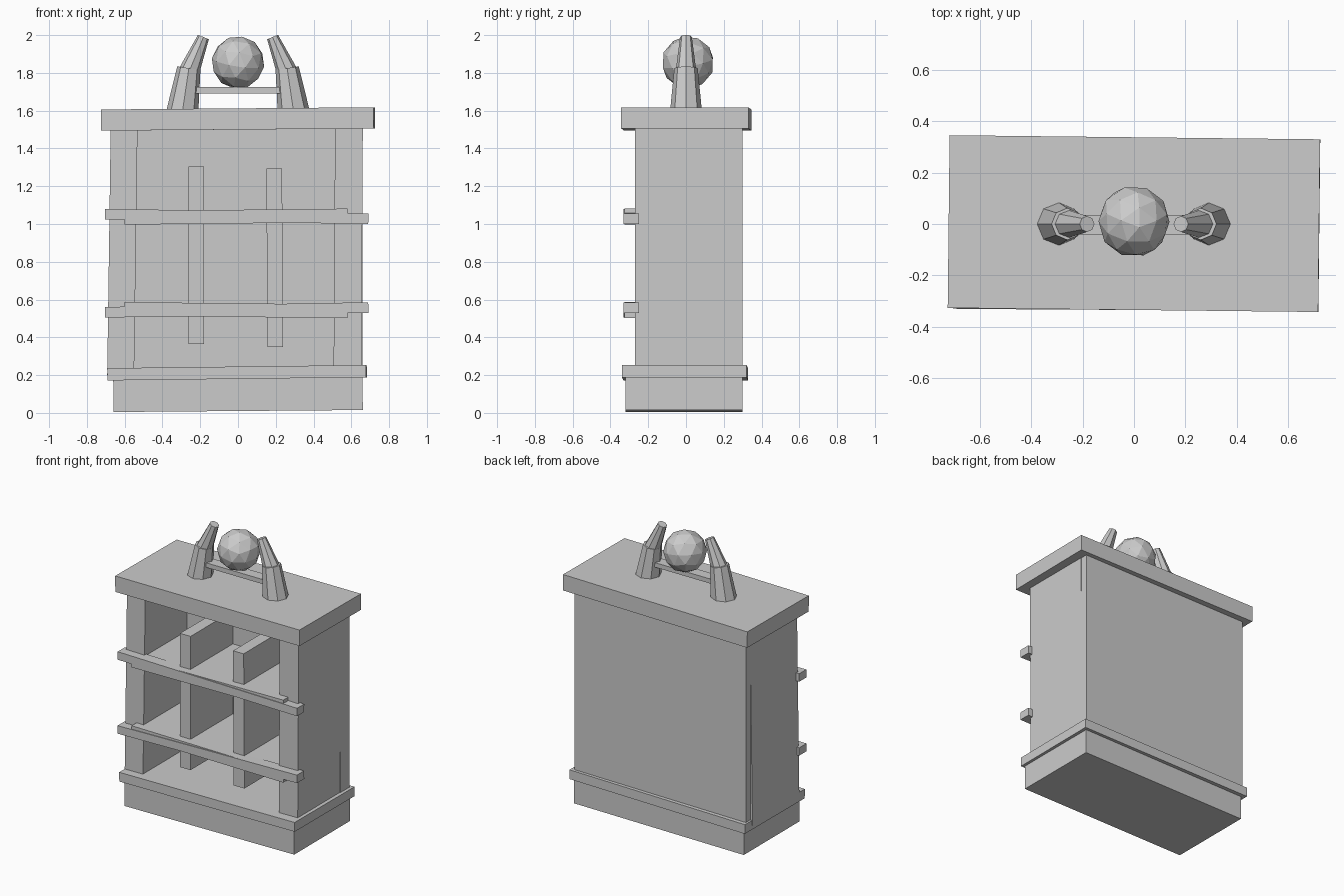
import bpy
import math
from mathutils import Vector

if "Cube" in bpy.data.objects:
    bpy.data.objects.remove(bpy.data.objects["Cube"])

stone = bpy.data.materials.new("plain grey")
stone.use_nodes = True
GREY = (0.6, 0.6, 0.6, 1)
stone.diffuse_color = GREY
stone.node_tree.nodes["Principled BSDF"].inputs["Base Color"].default_value = GREY


def finish(name):
    ob = bpy.context.object
    ob.name = name
    ob.data.materials.append(stone)
    return ob


def box(name, x, y, z, tilt=0, yaw=0):
    """Box from (min, max) ranges; tilt raises the +x end, yaw turns it about z."""
    spans = (x, y, z)
    bpy.ops.mesh.primitive_cube_add(size=1, location=[sum(s) / 2 for s in spans],
                                    rotation=(0, -tilt, yaw))
    ob = finish(name)
    ob.scale = [s[1] - s[0] for s in spans]
    return ob


def horn_part(name, start, end, r1, r2):
    """Tapered eight-sided segment between two points."""
    a, b = Vector(start), Vector(end)
    axis = b - a
    bpy.ops.mesh.primitive_cone_add(vertices=8, radius1=r1, radius2=r2, depth=axis.length,
                                    location=(a + b) / 2)
    ob = finish(name)
    ob.rotation_euler = (0, math.atan2(axis.x, axis.z), 0)


# Plinth, its moulding and the top slab
box("plinth", (-.66, .66), (-.32, .30), (.01, .21), .008)
box("plinth_moulding", (-.69, .68), (-.335, .325), (.18, .245), .012, -.006)
box("top_slab", (-.722, .722), (-.335, .338), (1.5, 1.612), .008, -.011)

# Carcass
box("back_panel", (-.675, .658), (.2, .3), (.2, 1.53))
box("right_side_panel", (-.683, -.541), (-.27, .25), (.2, 1.53), -.014)
box("left_side_panel", (.51, .657), (-.27, .25), (.2, 1.53), -.006)

# Dividers
box("right_divider", (-.262, -.18), (-.27, .22), (.365, 1.305))
box("left_divider", (.153, .236), (-.27, .22), (.348, 1.293), .006)

# Shelves, each with a rail across the front
for level, z, lean in (("upper", 1.04, -.018), ("lower", .545, .018)):
    box(level + "_shelf", (-.6, .58), (-.325, .22), (z - .037, z + .035), -lean * .6)
    box(level + "_rail", (-.705, .69), (-.33, -.25), (z - .028, z + .028), lean)

# Horns holding the ball
for side, s in (("right", -1), ("left", 1)):
    horn_part(side + "_horn_base", (s * .295, 0, 1.59), (s * .26, 0, 1.825), .085, .062)
    horn_part(side + "_horn_tip", (s * .262, 0, 1.8), (s * .183, 0, 1.99), .056, .031)
box("horn_crossbar", (-.23, .23), (-.04, .035), (1.692, 1.724))

bpy.ops.mesh.primitive_ico_sphere_add(subdivisions=2, radius=.14, location=(0, .01, 1.855))
finish("ball").rotation_euler = (.2, .1, .3)
